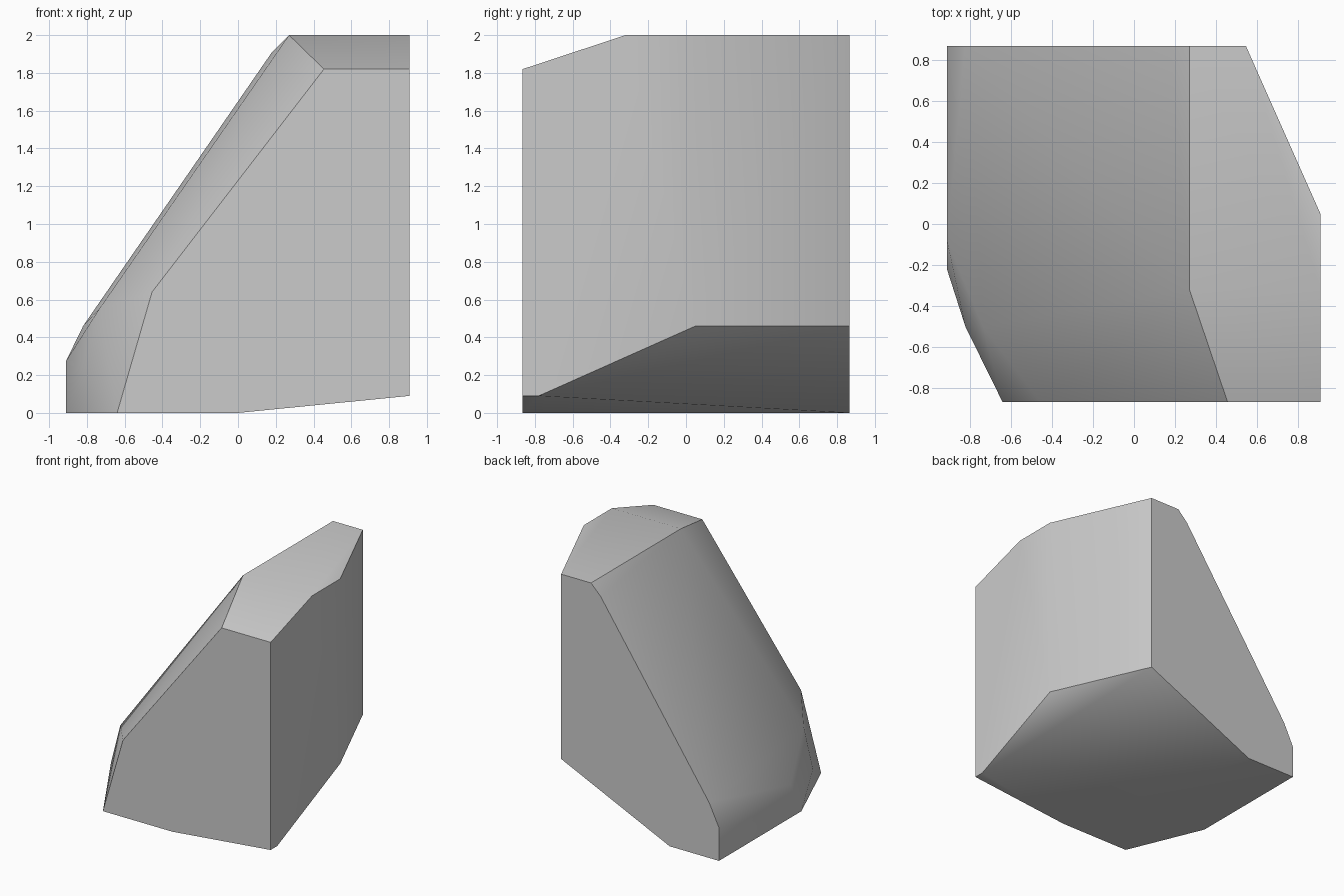
import bpy
import bmesh
import math

cube = bpy.data.objects.get("Cube")
if cube:
    bpy.data.objects.remove(cube, do_unlink=True)

# Plain stone grey
stone = bpy.data.materials.new("stone_grey")
stone.use_nodes = True
colour = (0.6, 0.6, 0.6, 1)
stone.diffuse_color = colour
stone.node_tree.nodes["Principled BSDF"].inputs["Base Color"].default_value = colour

FRONT, BACK = -0.865, 0.865
SIDE, LOW = 0.907, -0.91

# Flat front and back outlines as (x, z)
front = [(-0.64, 0), (0, 0), (SIDE, 0.09), (SIDE, 1.82), (0.455, 1.82), (-0.455, 0.64)]
back = [(0.545, 2), (0.27, 2), (0.18, 1.91), (-0.82, 0.46), (LOW, 0.275),
        (LOW, 0), (-0.455, 0), (0.545, 0.46)]

# Corners between them: side bend, top ridge, worn front corner
middle = [(SIDE, -0.78, 0.09), (SIDE, 0.05, 0.46), (SIDE, 0.05, 2), (SIDE, -0.32, 2),
          (0.27, -0.32, 2), (-0.735, -0.5, 0.55), (-0.82, -0.5, 0.22),
          (LOW, -0.08, 0.275), (LOW, -0.22, 0)]

points = [(x, FRONT, z) for x, z in front] + [(x, BACK, z) for x, z in back] + middle

# The chunk is the hull around its corners
bm = bmesh.new()
for p in points:
    bm.verts.new(p)
hull = bmesh.ops.convex_hull(bm, input=bm.verts)
loose = {v for v in hull["geom_interior"] + hull["geom_unused"]
         if isinstance(v, bmesh.types.BMVert)}
bmesh.ops.delete(bm, geom=list(loose), context='VERTS')
bmesh.ops.dissolve_limit(bm, angle_limit=math.radians(1), verts=bm.verts, edges=bm.edges)
bmesh.ops.recalc_face_normals(bm, faces=bm.faces)
mesh = bpy.data.meshes.new("rock_chunk")
bm.to_mesh(mesh)
bm.free()
mesh.materials.append(stone)

rock = bpy.data.objects.new("rock_chunk", mesh)
bpy.context.collection.objects.link(rock)
bpy.ops.object.select_all(action='DESELECT')
rock.select_set(True)
bpy.context.view_layer.objects.active = rock
bpy.ops.object.shade_smooth_by_angle(angle=math.radians(30))
